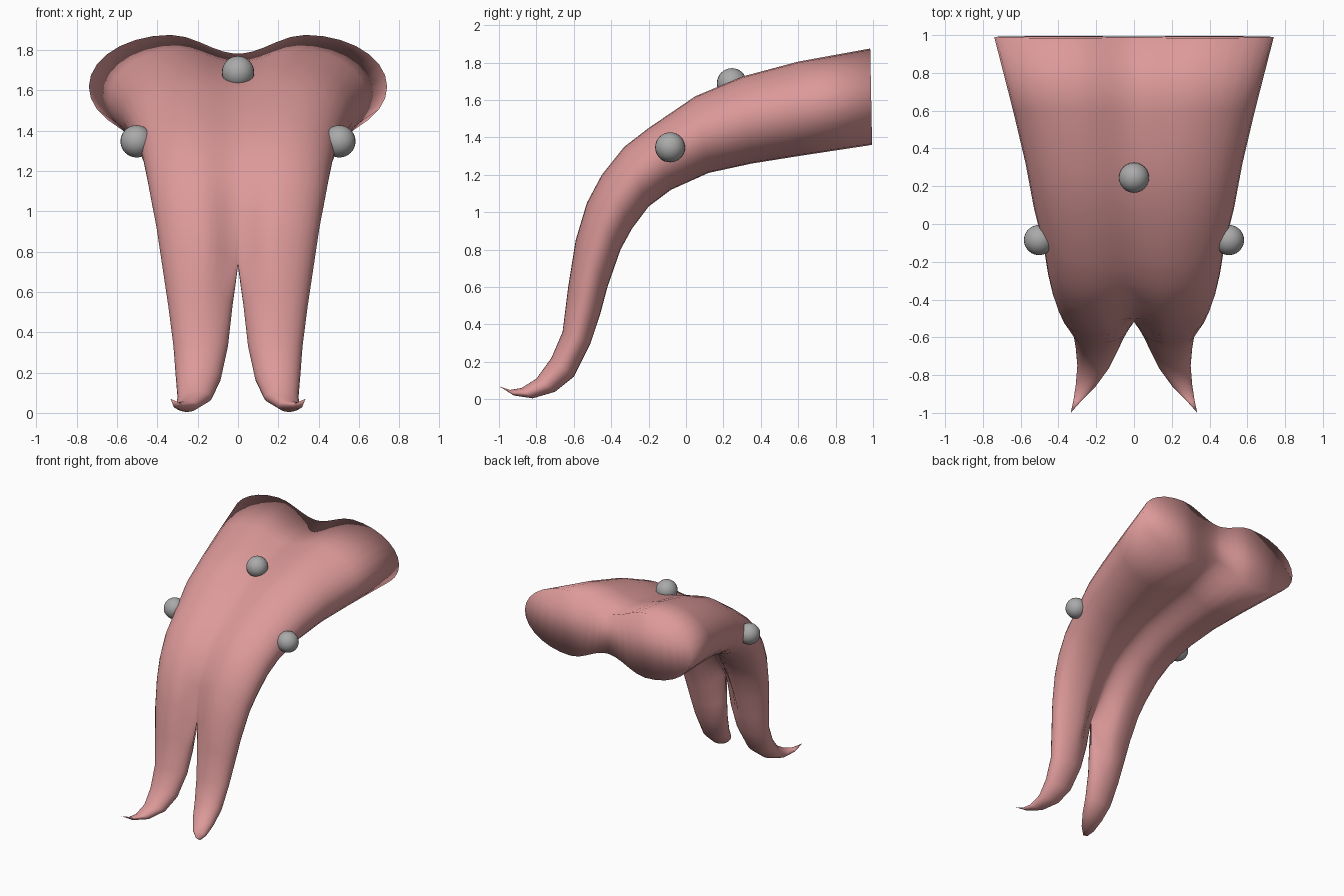
import bpy, bmesh, math
from mathutils import Vector

if "Cube" in bpy.data.objects:
    bpy.data.objects.remove(bpy.data.objects["Cube"])


def material(name, rgb):
    m = bpy.data.materials.new(name)
    m.diffuse_color = (*rgb, 1)
    m.use_nodes = True
    m.node_tree.nodes["Principled BSDF"].inputs["Base Color"].default_value = m.diffuse_color
    return m


pink = material("flesh pink", (0.72, 0.32, 0.32))
grey = material("bead grey", (0.40, 0.40, 0.40))

# Side profile, root to tip: upper (y, z) and lower (y, z) edge of each section
UPPER = [(.985, 1.875), (.6, 1.805), (.3, 1.725), (.05, 1.62), (-.2, 1.45), (-.33, 1.35),
         (-.45, 1.2), (-.53, 1.05), (-.59, .85), (-.63, .6), (-.66, .36), (-.72, .22),
         (-.80, .11), (-.88, .06), (-.94, .05), (-1, .07)]
LOWER = [(.995, 1.36), (.6, 1.30), (.35, 1.26), (.12, 1.21), (-.08, 1.12), (-.2, 1.03),
         (-.29, .91), (-.35, .8), (-.42, .6), (-.46, .45), (-.51, .3), (-.6, .12),
         (-.7, .04), (-.82, .005), (-.92, .02), (-1, .07)]
# Outer and inner x of one lobe, and groove height (fraction) above and below
OUTER = [.74, .64, .575, .53, .475, .455, .43, .405, .375, .345, .32, .308, .30, .308, .32, .335]
INNER = [0] * 9 + [.028, .05, .085, .13, .20, .275, .335]
GROOVE_TOP = [.64, .74, .82, .84, .84, .82, .78, .65, .15]
GROOVE_LOW = [.60, .60, .60, .60, .60, .58, .52, .40, .0]
K = 7                                   # points per quarter of a section


def section(i, side):
    """Upper and lower point rows of one lobe section, midline to outer edge."""
    up, low = Vector((0, *UPPER[i])), Vector((0, *LOWER[i]))
    mid, half = (up + low) / 2, (up - low) / 2
    centre = (OUTER[i] + INNER[i]) / 2
    if i < 9:
        centre *= .90
    rows = []
    for sign, groove in ((1, GROOVE_TOP), (-1, GROOVE_LOW)):
        row = []
        for k in range(-K, K + 1):
            a = k / K * math.pi / 2
            reach = OUTER[i] - centre if k > 0 else centre - INNER[i]
            h = math.cos(a)
            if k < 0 and i < len(groove):       # joined lobes dip softly to the groove
                n = groove[i]
                h = n + (1 - n) * (.5 + .5 * math.cos(math.pi * math.sin(a)))
            p = mid + half * (sign * h)
            p.x = side * (centre + reach * math.sin(a))
            row.append(p)
        rows.append(row)
    return rows


# Forked body: two mirrored lobes lofted from root to tip, welded on the midline
bm = bmesh.new()
for side in (1, -1):
    rings = [[[bm.verts.new(p) for p in row] for row in section(i, side)]
             for i in range(len(UPPER))]
    for r0, r1 in zip(rings, rings[1:]):
        for s in (0, 1):
            for k in range(2 * K):
                bm.faces.new((r0[s][k], r0[s][k + 1], r1[s][k + 1], r1[s][k]))
    top, bottom = rings[0]              # flat root end
    for k in range(2 * K):
        bm.faces.new((top[k], top[k + 1], bottom[k + 1], bottom[k]))
bmesh.ops.remove_doubles(bm, verts=bm.verts, dist=0.0005)
bmesh.ops.recalc_face_normals(bm, faces=bm.faces)
for f in bm.faces:
    f.smooth = True
mesh = bpy.data.meshes.new("forked_body")
bm.to_mesh(mesh)
bm.free()
mesh.materials.append(pink)
bpy.context.collection.objects.link(bpy.data.objects.new("forked_body", mesh))

# Beads: one on the top groove, one on each flank
for name, loc in (("top_bead", (0, .245, 1.69)),
                  ("right_bead", (.503, -.085, 1.347)),
                  ("left_bead", (-.503, -.085, 1.347))):
    bpy.ops.mesh.primitive_uv_sphere_add(segments=24, ring_count=16, radius=.08, location=loc)
    bead = bpy.context.object
    bead.name = name
    bead.data.materials.append(grey)
    bpy.ops.object.shade_smooth()
